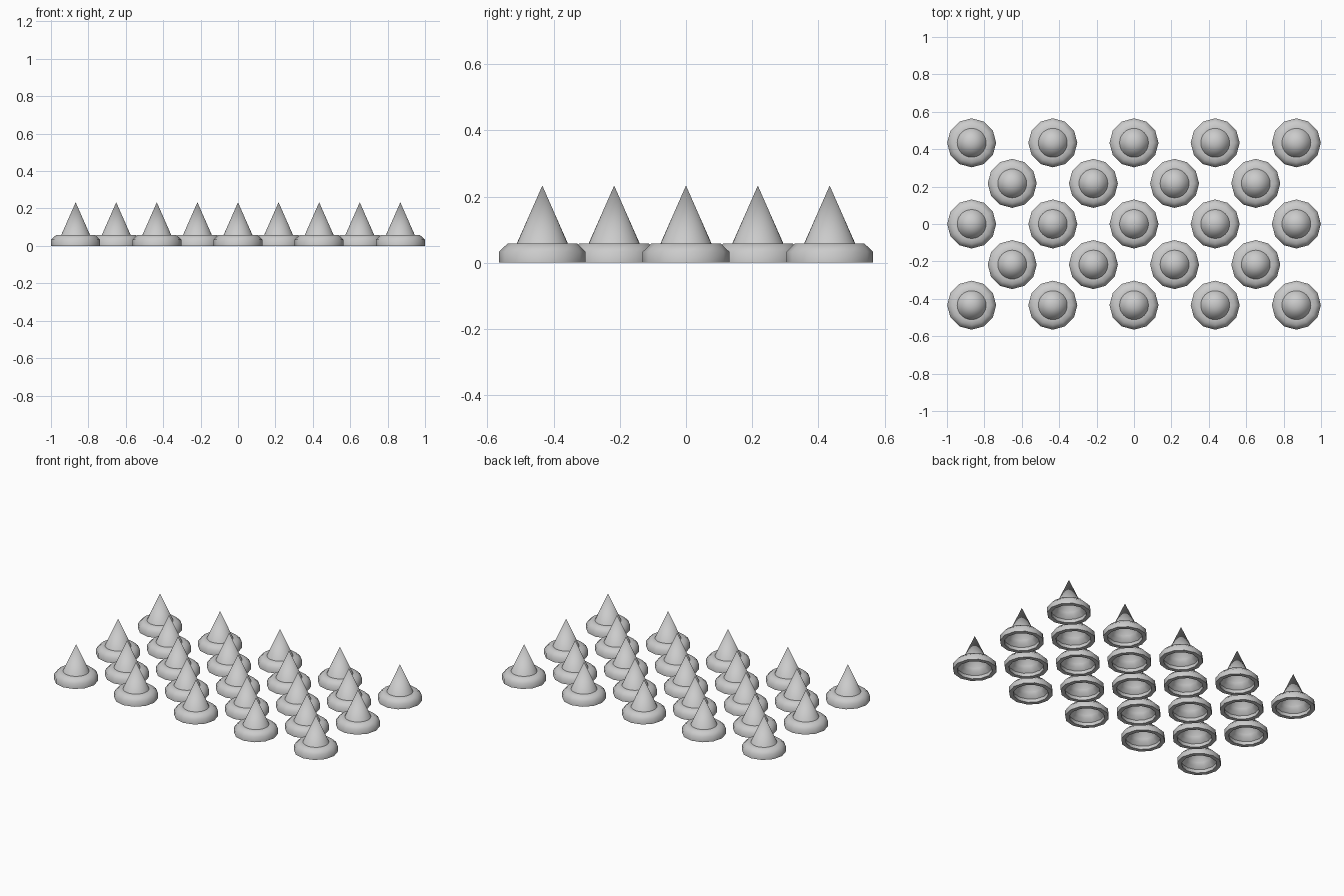
import bpy, math

if "Cube" in bpy.data.objects:
    bpy.data.objects.remove(bpy.data.objects["Cube"])

S = 0.434            # spacing between studs in a row
CONE_SIDES, RING_SIDES = 32, 12


def lathe(name, profile, sides, closed):
    """Spin (radius, z) points round z; radius 0 becomes a single tip."""
    verts, faces, rings = [], [], []
    for r, z in profile:
        start = len(verts)
        n = 1 if r == 0 else sides
        for i in range(n):
            a = 2 * math.pi * i / sides
            verts.append((r * math.cos(a), r * math.sin(a), z))
        rings.append([start + (i % n) for i in range(sides)])
    pairs = list(zip(rings, rings[1:]))
    if closed:
        pairs.append((rings[-1], rings[0]))
    for lo, hi in pairs:
        for i in range(sides):
            j = (i + 1) % sides
            quad = [lo[i], lo[j], hi[j], hi[i]]
            faces.append(list(dict.fromkeys(quad)))
    mesh = bpy.data.meshes.new(name)
    mesh.from_pydata(verts, [], faces)
    mesh.validate()
    return mesh


# hollow base ring: rim, chamfered outside, flat top, recessed underside
ring_mesh = lathe("base_ring", [
    (0.105, 0), (0.131, 0), (0.131, 0.033), (0.105, 0.058),
    (0.076, 0.058), (0.085, 0.038), (0.105, 0.022)], RING_SIDES, True)
# open-bottomed spike rising through the ring
cone_mesh = lathe("spike", [(0.0855, 0.039), (0, 0.233)], CONE_SIDES, False)


def place(name, mesh, x, y):
    ob = bpy.data.objects.new(name, mesh)
    ob.location = (x, y, 0)
    bpy.context.collection.objects.link(ob)
    return ob


# staggered rows: 5, 4, 5, 4, 5
first = []
for row in range(5):
    count = 5 - row % 2
    for col in range(count):
        x = (col - (count - 1) / 2) * S
        y = (row - 2) * S / 2
        pair = [place("base_ring", ring_mesh, x, y), place("spike", cone_mesh, x, y)]
        first = first or pair

# smooth shading on the shared meshes, keeping the sharp rims
for ob in first:
    for p in ob.data.polygons:
        p.use_smooth = True
ring_mesh.set_sharp_from_angle(angle=math.radians(50))
